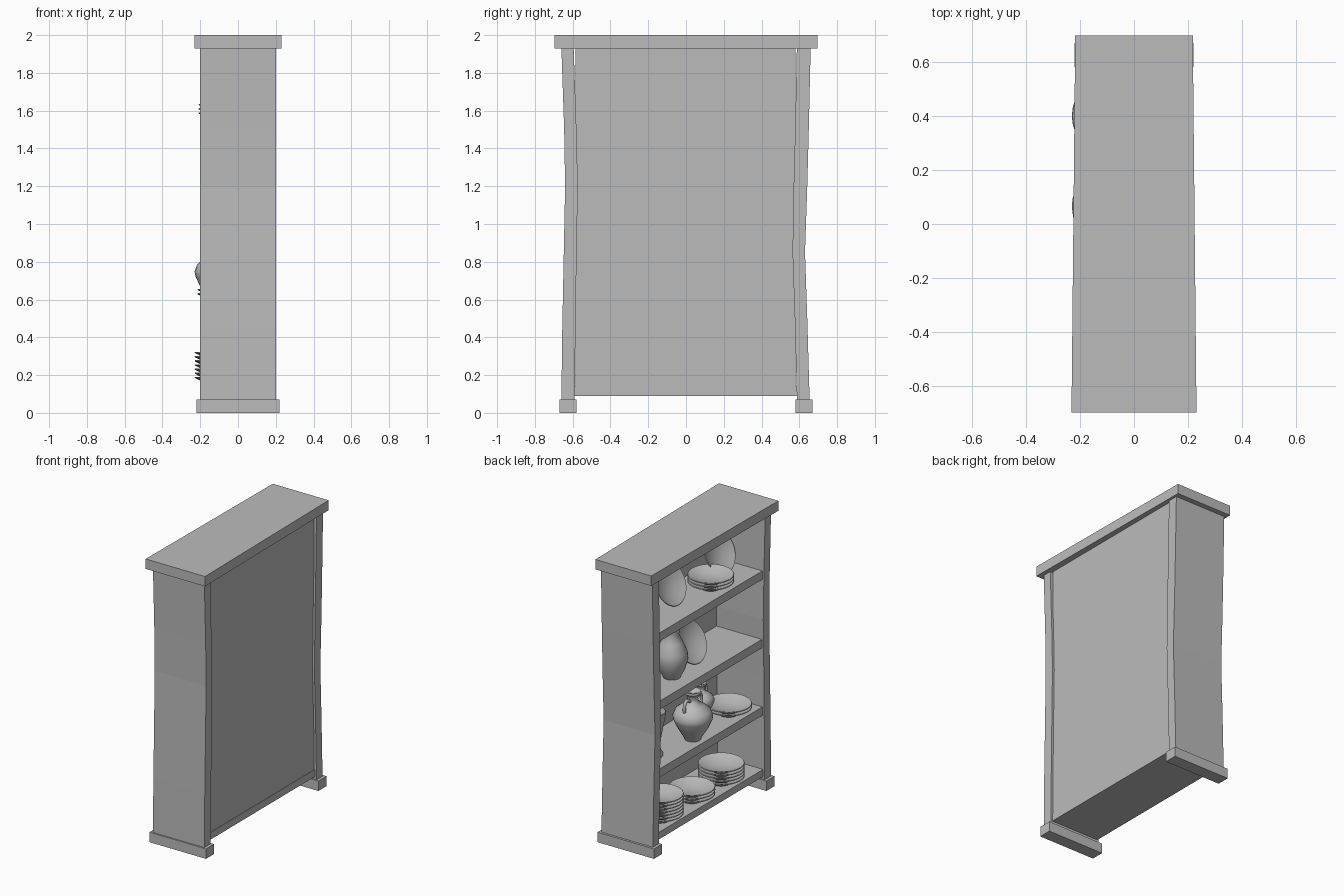
import bpy, bmesh, math
from mathutils import Vector

cube = bpy.data.objects.get("Cube")
if cube:
    bpy.data.objects.remove(cube, do_unlink=True)

grey = bpy.data.materials.new("plain_grey")
grey.use_nodes = True
grey.diffuse_color = (0.5, 0.5, 0.5, 1)
grey.node_tree.nodes["Principled BSDF"].inputs["Base Color"].default_value = (0.5, 0.5, 0.5, 1)


def add_object(name, bm, smooth=False):
    bmesh.ops.recalc_face_normals(bm, faces=bm.faces)
    mesh = bpy.data.meshes.new(name)
    bm.to_mesh(mesh)
    bm.free()
    mesh.materials.append(grey)
    obj = bpy.data.objects.new(name, mesh)
    bpy.context.collection.objects.link(obj)
    if smooth:
        bpy.ops.object.select_all(action='DESELECT')
        obj.select_set(True)
        bpy.context.view_layer.objects.active = obj
        bpy.ops.object.shade_smooth_by_angle(angle=math.radians(50))
    return obj


def box(name, x, y, z):
    """Box from (low, high) ranges."""
    bm = bmesh.new()
    bmesh.ops.create_cube(bm, size=1)
    for v in bm.verts:
        v.co = [r[0] if c < 0 else r[1] for c, r in zip(v.co, (x, y, z))]
    return add_object(name, bm)


def bowed_side(name, profile):
    """Side board extruded along x from rows of (z, outer y, inner y)."""
    bm = bmesh.new()
    outline = [(o, z) for z, o, i in profile] + [(i, z) for z, o, i in reversed(profile)]
    face = bm.faces.new([bm.verts.new((-0.2, y, z)) for y, z in outline])
    grown = bmesh.ops.extrude_face_region(bm, geom=[face])["geom"]
    for v in grown:
        if isinstance(v, bmesh.types.BMVert):
            v.co.x = 0.2
    return add_object(name, bm)


def lathe(name, profile, place, copies=1, step=0.0, tilt=0.0):
    """Turned vessel from (radius, height) points, optionally stacked."""
    bm = bmesh.new()
    for n in range(copies):
        verts = [bm.verts.new((r, 0, h + n * step)) for r, h in profile]
        edges = [bm.edges.new(pair) for pair in zip(verts, verts[1:])]
        bmesh.ops.spin(bm, geom=verts + edges, cent=(0, 0, 0), axis=(0, 0, 1),
                       angle=math.tau, steps=28, use_merge=True)
    bmesh.ops.remove_doubles(bm, verts=bm.verts, dist=0.0002)
    obj = add_object(name, bm, True)
    obj.location = place
    obj.rotation_euler.y = tilt
    return obj


def handles(name, place, size):
    """A pair of curved handles, one on each side of the neck."""
    path = [(0.03, 0.275), (0.075, 0.29), (0.095, 0.25), (0.085, 0.2)]
    curve = bpy.data.curves.new(name, 'CURVE')
    curve.dimensions = '3D'
    curve.bevel_depth = 0.011 * size
    curve.bevel_resolution = 2
    curve.resolution_u = 6
    for side in (-1, 1):
        spline = curve.splines.new('BEZIER')
        spline.bezier_points.add(len(path) - 1)
        for p, (y, z) in zip(spline.bezier_points, path):
            p.co = Vector((0, side * y, z)) * size
            p.handle_left_type = p.handle_right_type = 'AUTO'
    curve.materials.append(grey)
    obj = bpy.data.objects.new(name, curve)
    obj.location = place
    bpy.context.collection.objects.link(obj)


# Cabinet top, slightly narrower toward +y
top = box("top_board", (-0.23, 0.23), (-0.697, 0.697), (1.93, 2))
for v in top.data.vertices:
    v.co.x *= 0.945 if v.co.y > 0 else 1.005

# Bowed sides and their feet
bowed_side("right_end_side", [(0.05, -0.66, -0.59), (0.45, -0.655, -0.585), (0.8, -0.648, -0.58),
                              (1.2, -0.64, -0.573), (1.5, -0.645, -0.58), (1.94, -0.66, -0.595)])
bowed_side("left_end_side", [(0.05, 0.655, 0.588), (0.5, 0.642, 0.576), (0.85, 0.63, 0.564),
                             (1.2, 0.642, 0.57), (1.5, 0.65, 0.578), (1.94, 0.66, 0.587)])
for name, y in (("near_foot", (-0.67, -0.58)), ("far_foot", (0.58, 0.67))):
    box(name, (-0.22, 0.22), y, (0, 0.07))

# Back panel, floor and shelves
box("back_panel", (0.165, 0.185), (-0.585, 0.58), (0.13, 1.94))
box("floor_board", (-0.188, 0.188), (-0.592, 0.588), (0.09, 0.14))
FLOOR, LOW, MID, HIGH = 0.14, 0.583, 1.06, 1.54
for name, z in (("low_shelf", LOW), ("middle_shelf", MID), ("high_shelf", HIGH)):
    box(name, (-0.188, 0.175), (-0.58, 0.575), (z - 0.06, z))

# Stacks of plates
PLATE = [(0, 0), (0.065, 0), (0.075, 0.012), (0.125, 0.033), (0.15, 0.046),
         (0.147, 0.051), (0.12, 0.042), (0.07, 0.022), (0, 0.018)]
for name, x, y, z, count in (("plate_stack_floor_near", -0.078, -0.28, FLOOR, 5),
                             ("plate_stack_floor_middle", -0.077, 0.045, FLOOR, 3),
                             ("plate_stack_floor_far", -0.08, 0.4, FLOOR, 7),
                             ("plate_stack_low", -0.065, -0.38, LOW, 2),
                             ("plate_stack_high", -0.06, -0.19, HIGH, 3)):
    lathe(name, PLATE, (x, y, z), count, 0.022)

# Plates leaning on the back panel
for name, x, y, z in (("leaning_plate_high_near", 0.08, -0.425, HIGH),
                      ("leaning_plate_high_far", 0.06, 0.15, HIGH),
                      ("leaning_plate_middle", 0.04, -0.05, MID),
                      ("leaning_plate_middle_far", 0.07, 0.44, MID)):
    lathe(name, PLATE, (x, y, z + 0.114), tilt=math.radians(-63))

# Two handled jars
JAR = [(0, 0), (0.052, 0), (0.058, 0.015), (0.1, 0.085), (0.125, 0.14), (0.13, 0.165),
       (0.115, 0.205), (0.07, 0.24), (0.036, 0.265), (0.033, 0.3), (0.055, 0.325),
       (0.052, 0.338), (0.025, 0.33), (0, 0.3)]
for name, place, size in (("large_jar", (-0.1, 0.066, LOW), 1),
                          ("small_jar", (0.06, -0.25, LOW), 0.68)):
    lathe(name, [(r * size, h * size) for r, h in JAR], place)
    handles(name + "_handles", place, size)

# Plain vase and footed goblet
lathe("vase", [(0, 0), (0.055, 0), (0.085, 0.06), (0.105, 0.13), (0.1, 0.18), (0.07, 0.25),
               (0.045, 0.3), (0.055, 0.345), (0.045, 0.345), (0.03, 0.3), (0, 0.28)],
      (-0.04, 0.214, MID))
lathe("goblet", [(0, 0), (0.042, 0), (0.046, 0.02), (0.03, 0.045), (0.018, 0.07), (0.028, 0.11),
                 (0.045, 0.2), (0.065, 0.31), (0.06, 0.315), (0.035, 0.2), (0, 0.14)],
      (-0.055, 0.41, LOW))
